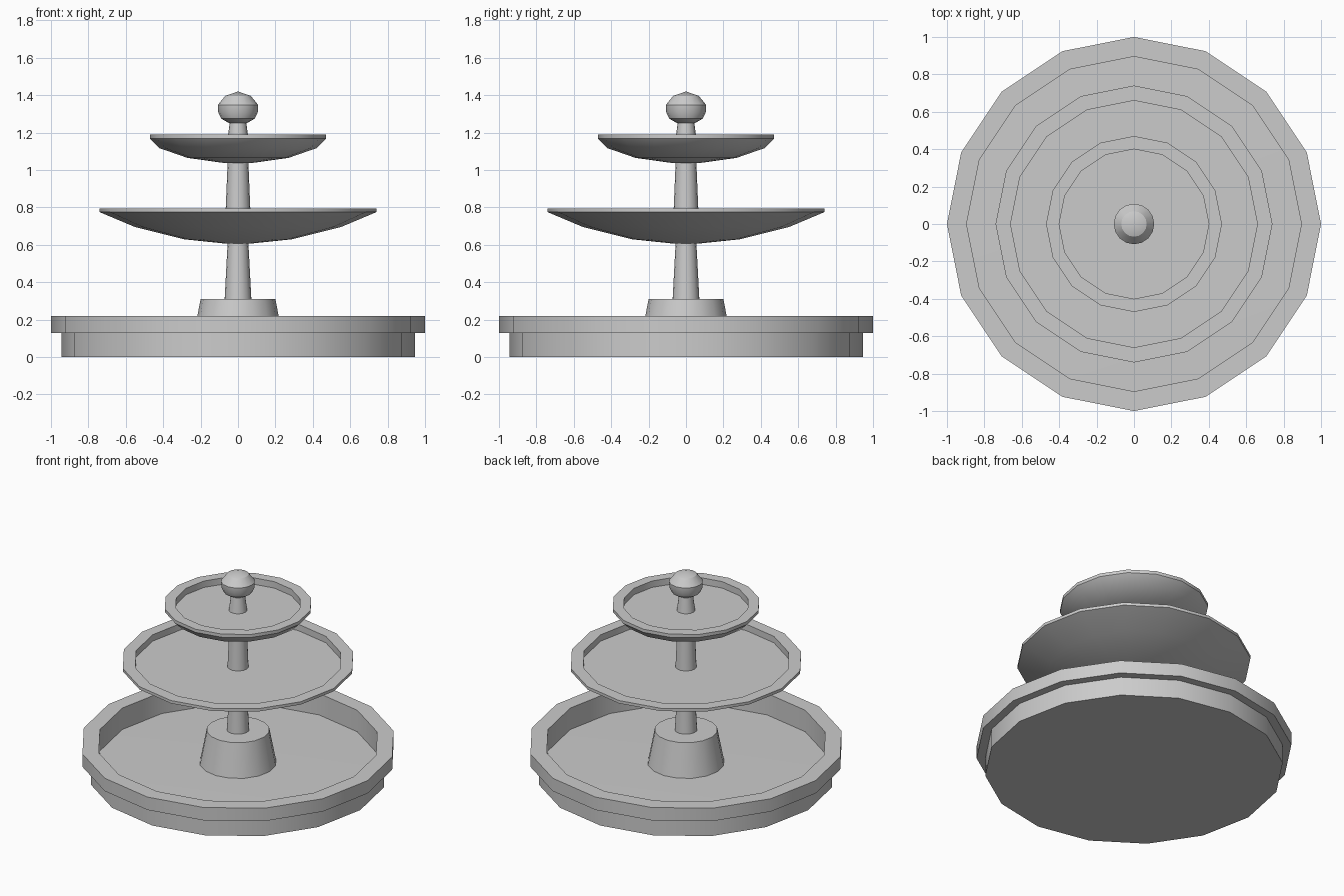
import bpy, bmesh, math

if "Cube" in bpy.data.objects:
    bpy.data.objects.remove(bpy.data.objects["Cube"])

SIDES = 16


def lathe(name, profile, sides=SIDES):
    """Revolve (radius, z) points, listed from bottom axis to top axis, around z."""
    bm = bmesh.new()
    rings = []
    for r, z in profile:
        if r == 0:
            rings.append([bm.verts.new((0, 0, z))] * sides)
        else:
            rings.append([bm.verts.new((r * math.cos(2 * math.pi * i / sides),
                                        r * math.sin(2 * math.pi * i / sides), z))
                          for i in range(sides)])
    for low, high in zip(rings, rings[1:]):
        for i in range(sides):
            j = (i + 1) % sides
            corners = dict.fromkeys((low[i], low[j], high[j], high[i]))
            bm.faces.new(list(corners))
    bmesh.ops.recalc_face_normals(bm, faces=bm.faces)
    mesh = bpy.data.meshes.new(name)
    bm.to_mesh(mesh)
    bm.free()
    ob = bpy.data.objects.new(name, mesh)
    bpy.context.collection.objects.link(ob)
    bpy.ops.object.select_all(action='DESELECT')
    ob.select_set(True)
    bpy.context.view_layer.objects.active = ob
    bpy.ops.object.shade_smooth_by_angle(angle=math.radians(30))
    return ob


def column(name, r0, z0, r1, z1):
    return lathe(name, [(0, z0), (r0, z0), (r1, z1), (0, z1)])


# Ground basin with overhanging rim
lathe("basin", [(0, 0), (0.945, 0), (0.945, 0.13), (1, 0.13), (1, 0.22),
                (0.895, 0.22), (0.895, 0.07), (0, 0.085)])

# Central pedestal
column("pedestal", 0.245, 0.075, 0.2, 0.31)

# Middle and top bowls
lathe("middle_bowl", [(0, 0.605), (0.07, 0.607), (0.29, 0.63), (0.55, 0.695),
                      (0.74, 0.775), (0.74, 0.795), (0.66, 0.795), (0.66, 0.75), (0, 0.75)])
lathe("top_bowl", [(0, 1.035), (0.07, 1.037), (0.27, 1.065), (0.42, 1.117),
                   (0.47, 1.168), (0.47, 1.19), (0.4, 1.19), (0.4, 1.145), (0, 1.145)])

# Tapered column sections
column("lower_column", 0.072, 0.30, 0.055, 0.62)
column("middle_column", 0.068, 0.74, 0.055, 1.05)
column("finial_neck", 0.06, 1.135, 0.042, 1.27)

# Ball finial
lathe("ball_finial", [(0, 1.245), (0.05, 1.252), (0.09, 1.275), (0.106, 1.31),
                      (0.108, 1.348), (0.068, 1.397), (0, 1.42)])
